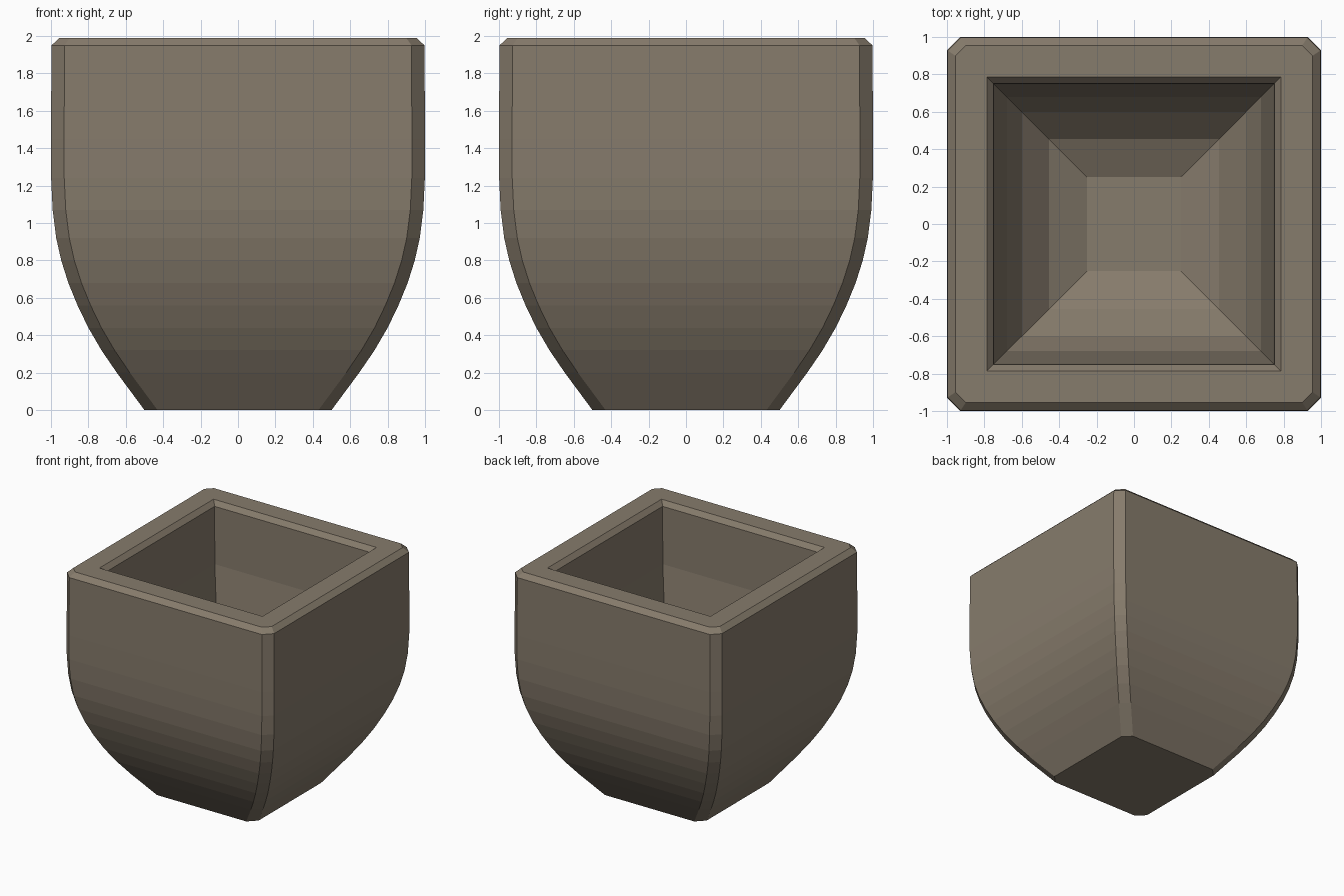
import bpy, bmesh

if "Cube" in bpy.data.objects:
    bpy.data.objects.remove(bpy.data.objects["Cube"])

mat = bpy.data.materials.new("stone taupe")
mat.diffuse_color = (0.24, 0.2, 0.15, 1)
mat.use_nodes = True
mat.node_tree.nodes["Principled BSDF"].inputs["Base Color"].default_value = mat.diffuse_color

# Profile rows: half width, height, corner chamfer
outer = [(0.5, 0.0, 0.07), (0.648, 0.2, 0.07), (0.73, 0.32, 0.07), (0.8, 0.44, 0.07),
         (0.858, 0.56, 0.07), (0.907, 0.68, 0.07), (0.945, 0.8, 0.07), (0.972, 0.92, 0.07),
         (0.991, 1.07, 0.07), (0.999, 1.24, 0.07), (1.0, 1.45, 0.07), (0.997, 1.95, 0.07)]
rim = [(0.955, 1.99, 0.055), (0.785, 1.99, 0.0)]
inner = [(0.75, 1.95, 0.0), (0.745, 1.45, 0.0), (0.68, 0.97, 0.0), (0.6, 0.81, 0.0),
         (0.455, 0.66, 0.0), (0.25, 0.56, 0.0)]


def ring(bm, w, z, c):
    """Square ring with chamfered corners, counter-clockwise."""
    a = w - c
    pts = [(w, -a), (w, a), (a, w), (-a, w), (-w, a), (-w, -a), (-a, -w), (a, -w)]
    return [bm.verts.new((x, y, z)) for x, y in pts]


bm = bmesh.new()
rings = [ring(bm, *row) for row in outer + rim + inner]

# Outer wall, rim and hollow as one continuous skin
for lo, hi in zip(rings, rings[1:]):
    for i in range(8):
        j = (i + 1) % 8
        bm.faces.new((lo[i], lo[j], hi[j], hi[i]))

# Underside and inner floor
bm.faces.new(rings[0][::-1])
bm.faces.new(rings[-1])

# Square inner rings have no chamfer: merge their doubled corners
bmesh.ops.remove_doubles(bm, verts=bm.verts[:], dist=0.0001)
bmesh.ops.recalc_face_normals(bm, faces=bm.faces[:])

mesh = bpy.data.meshes.new("square_pot")
bm.to_mesh(mesh)
bm.free()
mesh.materials.append(mat)
pot = bpy.data.objects.new("square_pot", mesh)
bpy.context.collection.objects.link(pot)
